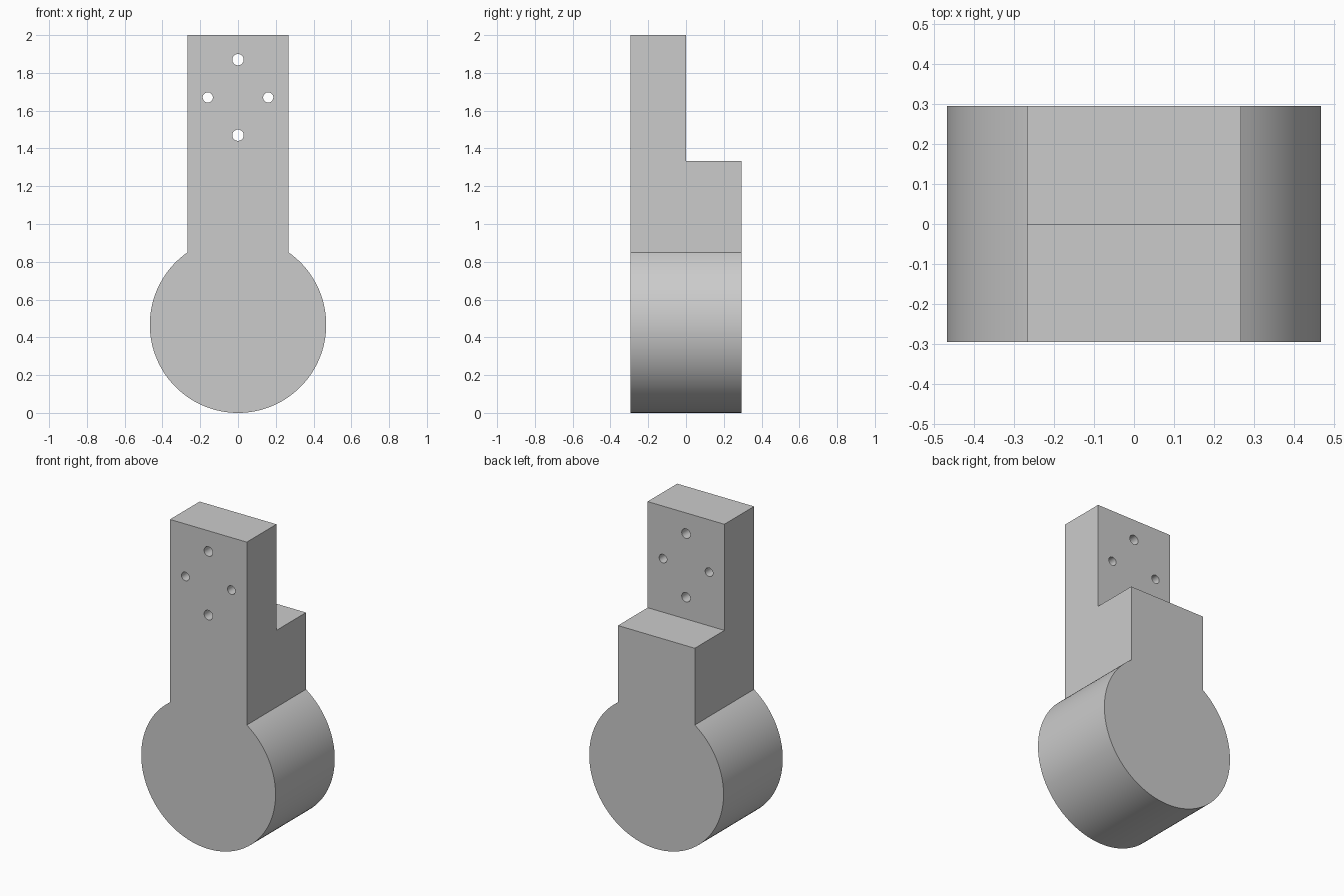
import bpy, bmesh, math
from mathutils import Matrix

cube = bpy.data.objects.get("Cube")
if cube:
    bpy.data.objects.remove(cube)

RADIUS, HALF_W, DEPTH, TOP = 0.467, 0.267, 0.294, 2.0
STEP_Z = 1.333

grey = bpy.data.materials.new("plain grey")
grey.use_nodes = True
grey.diffuse_color = (0.6, 0.6, 0.6, 1)
grey.node_tree.nodes["Principled BSDF"].inputs["Base Color"].default_value = (0.6, 0.6, 0.6, 1)


def make_object(name, bm):
    bmesh.ops.recalc_face_normals(bm, faces=bm.faces)
    mesh = bpy.data.meshes.new(name)
    bm.to_mesh(mesh)
    bm.free()
    mesh.materials.append(grey)
    obj = bpy.data.objects.new(name, mesh)
    bpy.context.collection.objects.link(obj)
    return obj


# Bracket outline: a round base running into a straight arm, extruded in depth
start = math.acos(HALF_W / RADIUS)
sweep = math.pi + 2 * start
steps = 96
outline = [(-HALF_W, TOP), (HALF_W, TOP)]
for i in range(steps + 1):
    a = start - sweep * i / steps
    outline.append((RADIUS * math.cos(a), RADIUS + RADIUS * math.sin(a)))

bm = bmesh.new()
face = bm.faces.new([bm.verts.new((x, -DEPTH, z)) for x, z in outline])
new = bmesh.ops.extrude_face_region(bm, geom=[face])["geom"]
bmesh.ops.translate(bm, vec=(0, 2 * DEPTH, 0),
                    verts=[v for v in new if isinstance(v, bmesh.types.BMVert)])
bracket = make_object("bracket", bm)

# Cutter for the thinner mounting tab
bm = bmesh.new()
bmesh.ops.create_cube(bm, size=1, matrix=Matrix.Translation((0, 0.5, STEP_Z + 0.5)))
cutters = [make_object("step_cutter", bm)]

# Four bolt holes through the tab, in a diamond
for x, z, r in ((0, 1.87, 0.03), (0, 1.47, 0.03), (-0.16, 1.67, 0.027), (0.16, 1.67, 0.027)):
    bm = bmesh.new()
    bmesh.ops.create_cone(bm, cap_ends=True, segments=32, radius1=r, radius2=r, depth=1,
                          matrix=Matrix.Translation((0, 0, z)) @ Matrix.Translation((x, 0, 0))
                          @ Matrix.Rotation(math.pi / 2, 4, "X"))
    cutters.append(make_object("hole_cutter", bm))

# Cut, then discard the cutters
bpy.ops.object.select_all(action="DESELECT")
bpy.context.view_layer.objects.active = bracket
bracket.select_set(True)
for cutter in cutters:
    cutter.hide_render = True
    mod = bracket.modifiers.new(cutter.name, "BOOLEAN")
    mod.operation, mod.solver, mod.object = "DIFFERENCE", "EXACT", cutter
    bpy.ops.object.modifier_apply(modifier=mod.name)
    bpy.data.objects.remove(cutter)

bpy.ops.object.shade_smooth_by_angle(angle=math.radians(30))
